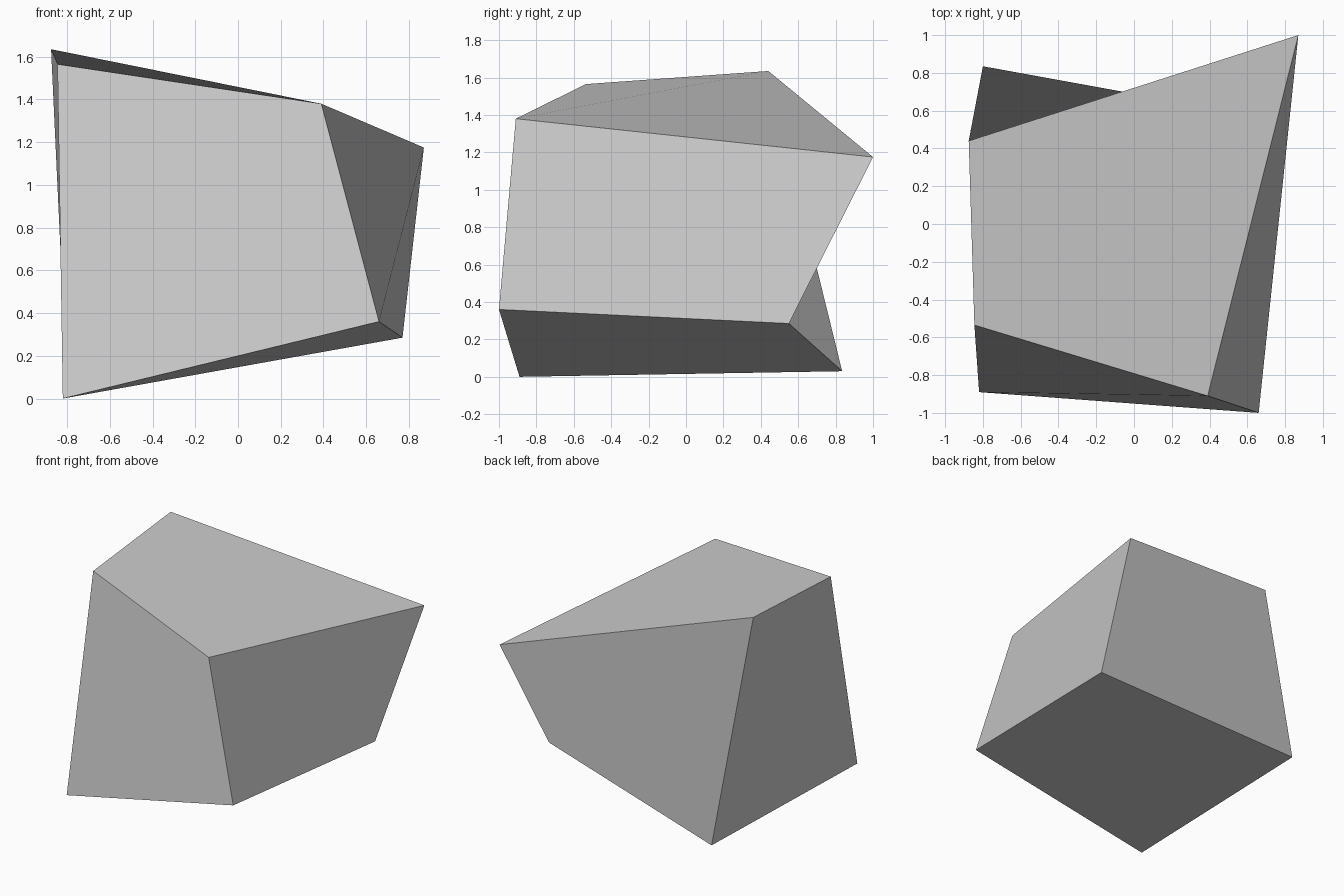
import bpy
import bmesh

default_cube = bpy.data.objects.get("Cube")
if default_cube:
    bpy.data.objects.remove(default_cube, do_unlink=True)

# Single plain grey
grey = bpy.data.materials.new("light_grey")
grey.use_nodes = True
colour = (0.6, 0.6, 0.6, 1.0)
grey.diffuse_color = colour
for node in grey.node_tree.nodes:
    if node.type == 'BSDF_PRINCIPLED':
        node.inputs["Base Color"].default_value = colour
        node.inputs["Roughness"].default_value = 0.8

# Corners of the skewed box: lower or upper, front or back, left or right side
corners = {
    "low_front_right": (-0.82, -0.89, 0.0),
    "low_front_left": (0.66, -1.0, 0.36),
    "low_back_left": (0.77, 0.55, 0.285),
    "low_back_right": (-0.80, 0.835, 0.03),
    "top_front_right": (-0.845, -0.535, 1.565),
    "top_front_left": (0.39, -0.91, 1.38),
    "top_back_left": (0.87, 1.0, 1.175),
    "top_back_right": (-0.875, 0.44, 1.635),
}

# Six sides; each starts at a corner on its fold line
sides = [
    ("top_front_left", "top_back_left", "top_back_right", "top_front_right"),
    ("low_front_right", "low_back_right", "low_back_left", "low_front_left"),
    ("low_front_right", "low_front_left", "top_front_left", "top_front_right"),
    ("low_front_left", "low_back_left", "top_back_left", "top_front_left"),
    ("low_back_left", "low_back_right", "top_back_right", "top_back_left"),
    ("low_back_right", "low_front_right", "top_front_right", "top_back_right"),
]

bm = bmesh.new()
verts = {name: bm.verts.new(co) for name, co in corners.items()}
for side in sides:
    bm.faces.new([verts[name] for name in side])

mesh = bpy.data.meshes.new("skewed_block")
bm.to_mesh(mesh)
bm.free()
mesh.materials.append(grey)
block = bpy.data.objects.new("skewed_block", mesh)
bpy.context.collection.objects.link(block)
